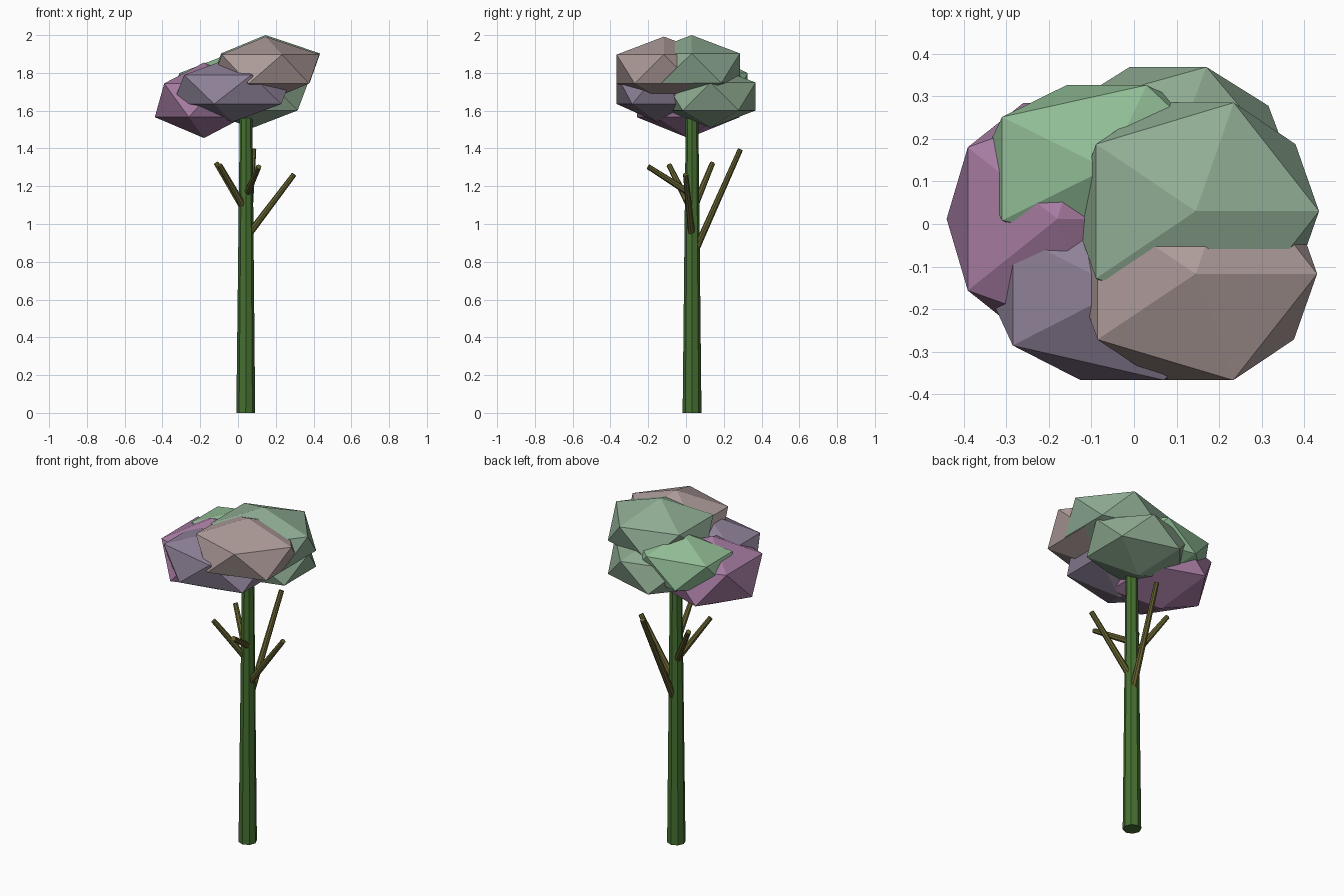
import bpy
import bmesh
from mathutils import Vector, Matrix

if "Cube" in bpy.data.objects:
    bpy.data.objects.remove(bpy.data.objects["Cube"])


def material(name, rgb):
    mat = bpy.data.materials.new(name)
    mat.diffuse_color = (*rgb, 1)
    mat.use_nodes = True
    mat.node_tree.nodes["Principled BSDF"].inputs["Base Color"].default_value = mat.diffuse_color
    return mat


def add_object(name, bm, mat):
    mesh = bpy.data.meshes.new(name)
    bm.to_mesh(mesh)
    bm.free()
    mesh.materials.append(mat)
    obj = bpy.data.objects.new(name, mesh)
    bpy.context.collection.objects.link(obj)
    return obj


def limb(name, start, end, r1, r2, sides, mat):
    """Tapered flat-sided cylinder between two points."""
    a, b = Vector(start), Vector(end)
    axis = b - a
    rot = axis.to_track_quat('Z', 'Y').to_matrix().to_4x4()
    bm = bmesh.new()
    bmesh.ops.create_cone(bm, cap_ends=True, segments=sides, radius1=r1, radius2=r2,
                          depth=axis.length,
                          matrix=Matrix.Translation((a + b) / 2) @ rot)
    return add_object(name, bm, mat)


def leaf_clump(name, centre, radii, mat):
    """Icosahedron stretched to the given radii."""
    bm = bmesh.new()
    bmesh.ops.create_icosphere(bm, subdivisions=1, radius=1)
    bmesh.ops.scale(bm, vec=radii, verts=bm.verts)
    bmesh.ops.translate(bm, vec=centre, verts=bm.verts)
    return add_object(name, bm, mat)


# Trunk, running up into the crown
trunk_mat = material("trunk_green", (0.06, 0.16, 0.03))
limb("trunk", (0.041, 0.032, 0), (0.043, 0.032, 1.70), 0.050, 0.032, 8, trunk_mat)

# Bare branches: base inside the trunk, then tip
branch_mat = material("branch_brown", (0.13, 0.12, 0.03))
branches = [
    ((0.045, 0.032, 0.93), (0.297, -0.002, 1.263)),
    ((0.045, 0.032, 0.82), (0.083, 0.288, 1.395)),
    ((0.045, 0.032, 1.155), (0.110, -0.200, 1.303)),
    ((0.042, 0.032, 1.07), (-0.097, -0.090, 1.312)),
    ((0.042, 0.032, 1.06), (-0.115, 0.140, 1.322)),
]
for i, (base, tip) in enumerate(branches, 1):
    limb(f"branch_{i}", base, tip, 0.019, 0.014, 8, branch_mat)

# Crown: overlapping leaf clumps (name, centre, radii, colour)
clumps = [
    ("top_back", (0.145, 0.03, 1.825), (0.324, 0.300, 0.175), (0.28, 0.42, 0.30)),
    ("top_front", (0.145, -0.117, 1.820), (0.319, 0.294, 0.172), (0.42, 0.33, 0.32)),
    ("low_front", (-0.028, -0.154, 1.712), (0.355, 0.250, 0.172), (0.27, 0.22, 0.31)),
    ("back_left", (-0.064, 0.130, 1.722), (0.340, 0.231, 0.172), (0.28, 0.50, 0.30)),
    ("low_right", (0.080, 0.130, 1.675), (0.326, 0.281, 0.165), (0.27, 0.40, 0.28)),
    ("left", (-0.180, 0.012, 1.655), (0.291, 0.320, 0.200), (0.38, 0.20, 0.36)),
]
for name, centre, radii, rgb in clumps:
    leaf_clump(f"leaves_{name}", centre, radii, material(f"leaf_{name}", rgb))
